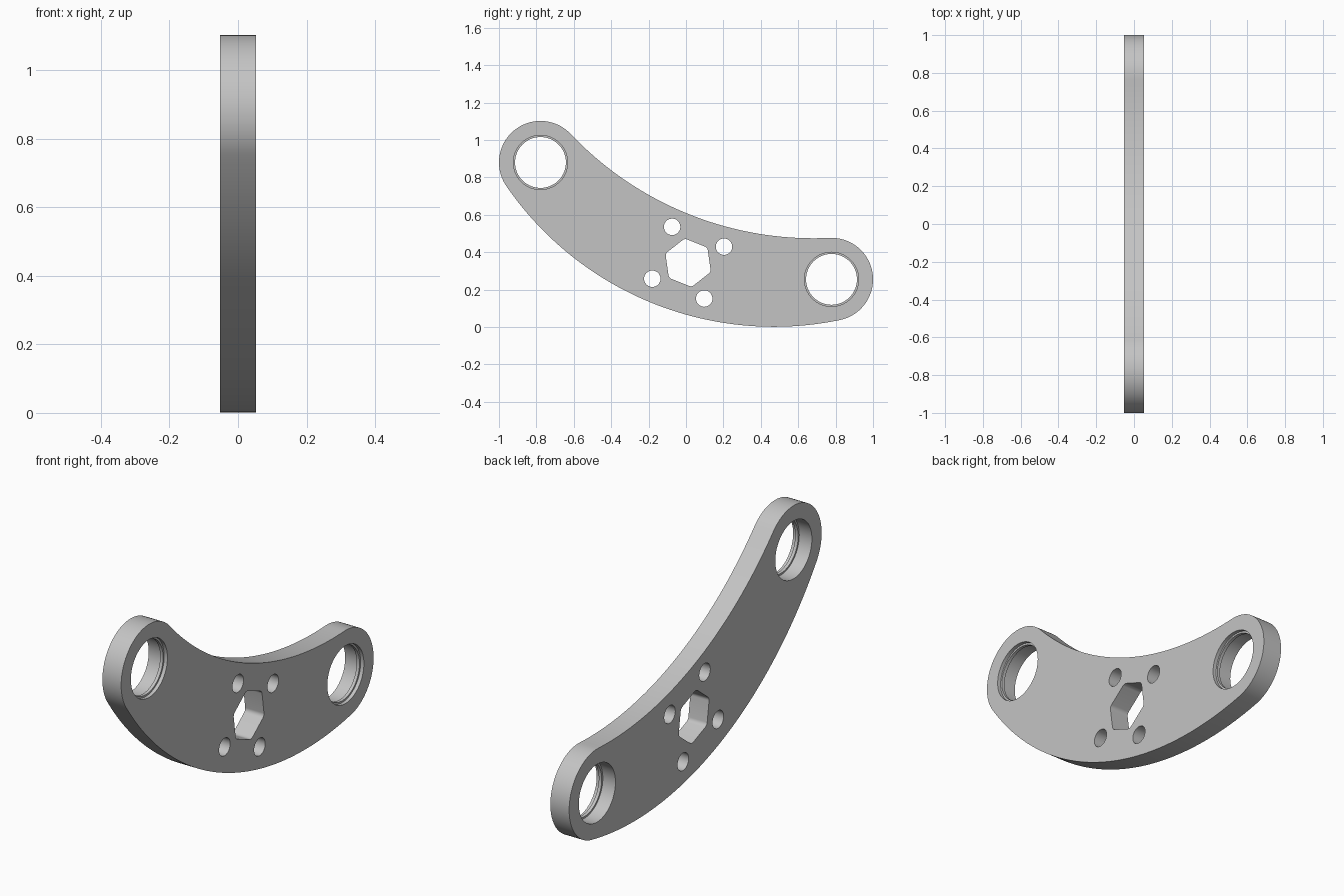
import bpy
import math
from mathutils import Matrix, Vector

if "Cube" in bpy.data.objects:
    bpy.data.objects.remove(bpy.data.objects["Cube"], do_unlink=True)

HALF = 0.052           # half thickness of the plate
R_END = 0.222          # radius of the rounded ends
MID_Z = 0.5675         # height of the midpoint between the end bores
TILT = math.atan2(0.625, 1.556)
REACH = math.hypot(0.778, 0.3125)   # distance from midpoint to each bore

grey = bpy.data.materials.new("light_grey")
grey.use_nodes = True
grey.diffuse_color = (0.55, 0.55, 0.55, 1)
grey.node_tree.nodes["Principled BSDF"].inputs["Base Color"].default_value = (0.55, 0.55, 0.55, 1)

# Local plate frame: u along the arm, v across it, w through the thickness
c, s = math.cos(TILT), math.sin(TILT)
frame = Matrix(((0, 0, 1, 0), (c, s, 0, 0), (-s, c, 0, MID_Z), (0, 0, 0, 1)))


def arc(cx, cy, r, a0, a1, n):
    return [(cx + r * math.cos(a0 + (a1 - a0) * i / n),
             cy + r * math.sin(a0 + (a1 - a0) * i / n)) for i in range(n + 1)]


def circle(cx, cy, r, n=64):
    return arc(cx, cy, r, 0, math.tau, n)[:-1]


def flat_part(name, loops, half, shift=0.0):
    """Extrude an outline with holes and set it into the plate frame."""
    curve = bpy.data.curves.new(name, "CURVE")
    curve.dimensions = "2D"
    curve.fill_mode = "BOTH"
    curve.extrude = half
    for loop in loops:
        spline = curve.splines.new("POLY")
        spline.points.add(len(loop) - 1)
        for point, (u, v) in zip(spline.points, loop):
            point.co = (u, v, 0, 1)
        spline.use_cyclic_u = True
    obj = bpy.data.objects.new(name, curve)
    bpy.context.collection.objects.link(obj)
    bpy.ops.object.select_all(action="DESELECT")
    obj.select_set(True)
    bpy.context.view_layer.objects.active = obj
    bpy.ops.object.convert(target="MESH")
    obj = bpy.context.object
    obj.name = name
    obj.data.transform(frame @ Matrix.Translation((0, 0, shift)))
    bpy.ops.object.mode_set(mode="EDIT")
    bpy.ops.mesh.select_all(action="SELECT")
    bpy.ops.mesh.remove_doubles(threshold=0.0001)
    bpy.ops.mesh.normals_make_consistent(inside=False)
    bpy.ops.object.mode_set(mode="OBJECT")
    obj.data.materials.clear()
    obj.data.materials.append(grey)
    bpy.ops.object.shade_smooth_by_angle(angle=math.radians(30))
    return obj


# Outline: two long arcs tangent to the round ends
top, bottom = 0.039, -0.475
r_top = (REACH**2 + top**2 - R_END**2) / (2 * (R_END - top))
r_bot = (REACH**2 + bottom**2 - R_END**2) / (2 * (-bottom - R_END))
c_top, c_bot = top + r_top, bottom + r_bot
a_top = math.atan2(REACH, c_top)
a_bot = math.atan2(REACH, c_bot)
down = -math.pi / 2
outline = arc(0, c_bot, r_bot, down - a_bot, down + a_bot, 64)
outline += arc(REACH, 0, R_END, down + a_bot, math.pi / 2 + a_top, 40)[1:]
outline += arc(0, c_top, r_top, down + a_top, down - a_top, 64)[1:]
outline += arc(-REACH, 0, R_END, math.pi / 2 - a_top, 3 * math.pi / 2 - a_bot, 40)[1:-1]

# Hexagonal shaft hole with rounded corners
hub = Vector((0.094, -0.203))
fillet, corner = 0.025, 0.131
hexagon = []
for k in range(6):
    a = k * math.pi / 3
    d = corner - fillet / math.cos(math.pi / 6)
    hexagon += arc(hub.x + d * math.cos(a), hub.y + d * math.sin(a), fillet,
                   a - math.pi / 6, a + math.pi / 6, 6)

# Four bolt holes around the shaft
bolts = []
for k in range(4):
    a = math.radians(46 + 90 * k)
    bolts.append(circle(hub.x + 0.21 * math.cos(a), hub.y + 0.21 * math.sin(a), 0.044, 40))

bores = [circle(side * REACH, 0, 0.145) for side in (-1, 1)]
flat_part("curved_arm_plate", [outline, hexagon] + bolts + bores, HALF)

# Thin retaining lip inside each end bore
for side, name in ((-1, "front_bore_lip"), (1, "back_bore_lip")):
    rings = [circle(side * REACH, 0, r) for r in (0.148, 0.136)]
    flat_part(name, rings, 0.008, 0.026)
